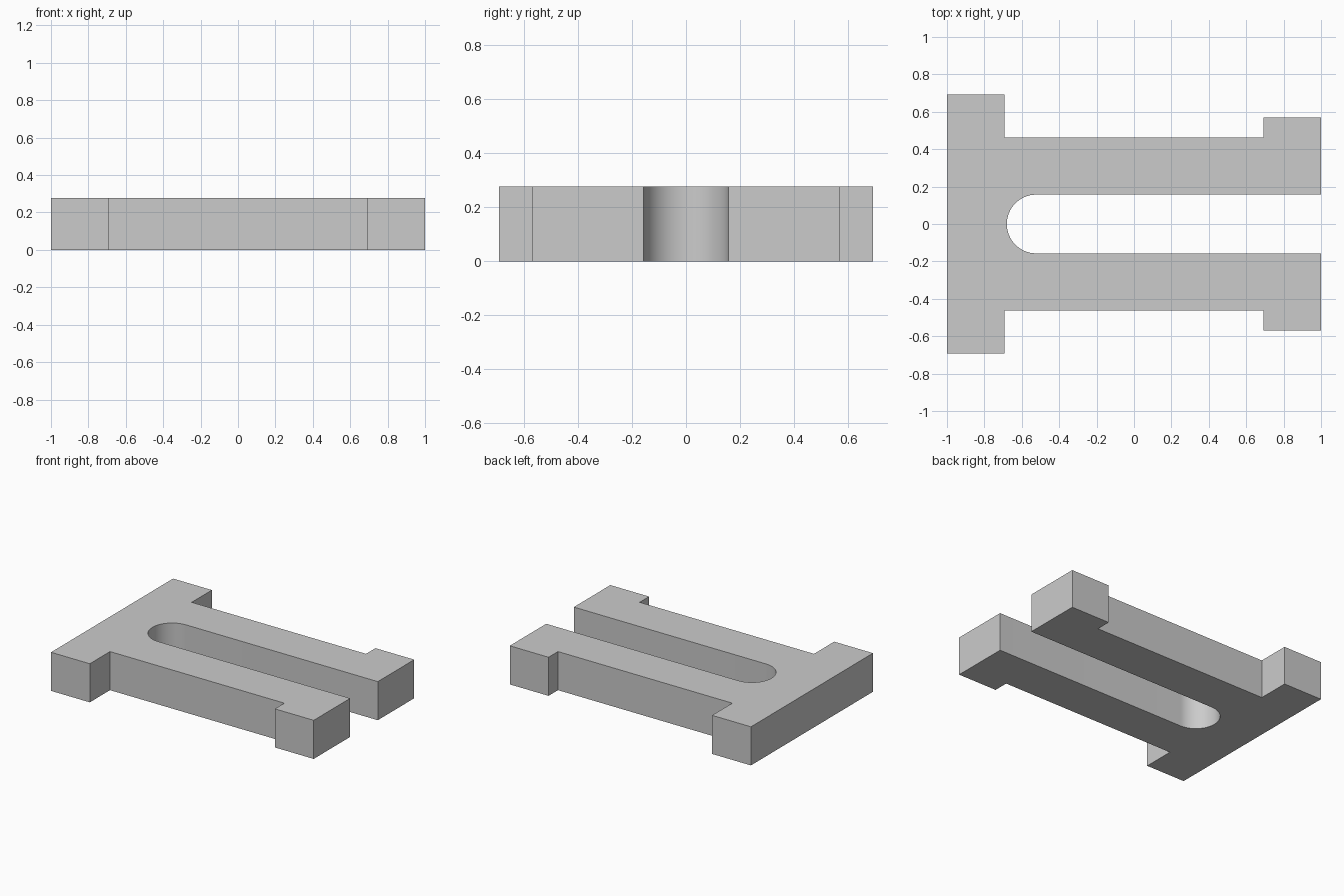
import bpy
import bmesh
import math

cube = bpy.data.objects.get("Cube")
if cube:
    bpy.data.objects.remove(cube, do_unlink=True)

HEIGHT = 0.277
SLOT_RADIUS = 0.157
SLOT_CENTRE = -0.523
ARC_STEPS = 32

# Plain grey material
grey = bpy.data.materials.new("light_grey")
grey.use_nodes = True
colour = (0.6, 0.6, 0.6, 1)
grey.diffuse_color = colour
grey.node_tree.nodes["Principled BSDF"].inputs["Base Color"].default_value = colour

# Outer edge of one half, from the wide head to the foot tab
half = [(-1, 0.692), (-0.692, 0.692), (-0.692, 0.463), (0.692, 0.463),
        (0.692, 0.57), (1, 0.57), (1, SLOT_RADIUS)]

# Round slot end, joining both halves
arc = []
for i in range(ARC_STEPS + 1):
    a = math.pi / 2 + math.pi * i / ARC_STEPS
    arc.append((SLOT_CENTRE + SLOT_RADIUS * math.cos(a), SLOT_RADIUS * math.sin(a)))

outline = half + arc + [(x, -y) for x, y in reversed(half)]

# Extrude the outline into a solid plate
bm = bmesh.new()
base = bm.faces.new([bm.verts.new((x, y, 0)) for x, y in outline])
result = bmesh.ops.extrude_face_region(bm, geom=[base], use_keep_orig=True)
top = [v for v in result["geom"] if isinstance(v, bmesh.types.BMVert)]
bmesh.ops.translate(bm, verts=top, vec=(0, 0, HEIGHT))
bmesh.ops.recalc_face_normals(bm, faces=bm.faces)

mesh = bpy.data.meshes.new("slotted_plate")
bm.to_mesh(mesh)
bm.free()
mesh.materials.append(grey)
plate = bpy.data.objects.new("slotted_plate", mesh)
bpy.context.collection.objects.link(plate)

# Smooth slot wall, sharp corners elsewhere
bpy.ops.object.select_all(action="DESELECT")
plate.select_set(True)
bpy.context.view_layer.objects.active = plate
bpy.ops.object.shade_smooth_by_angle(angle=math.radians(30))
